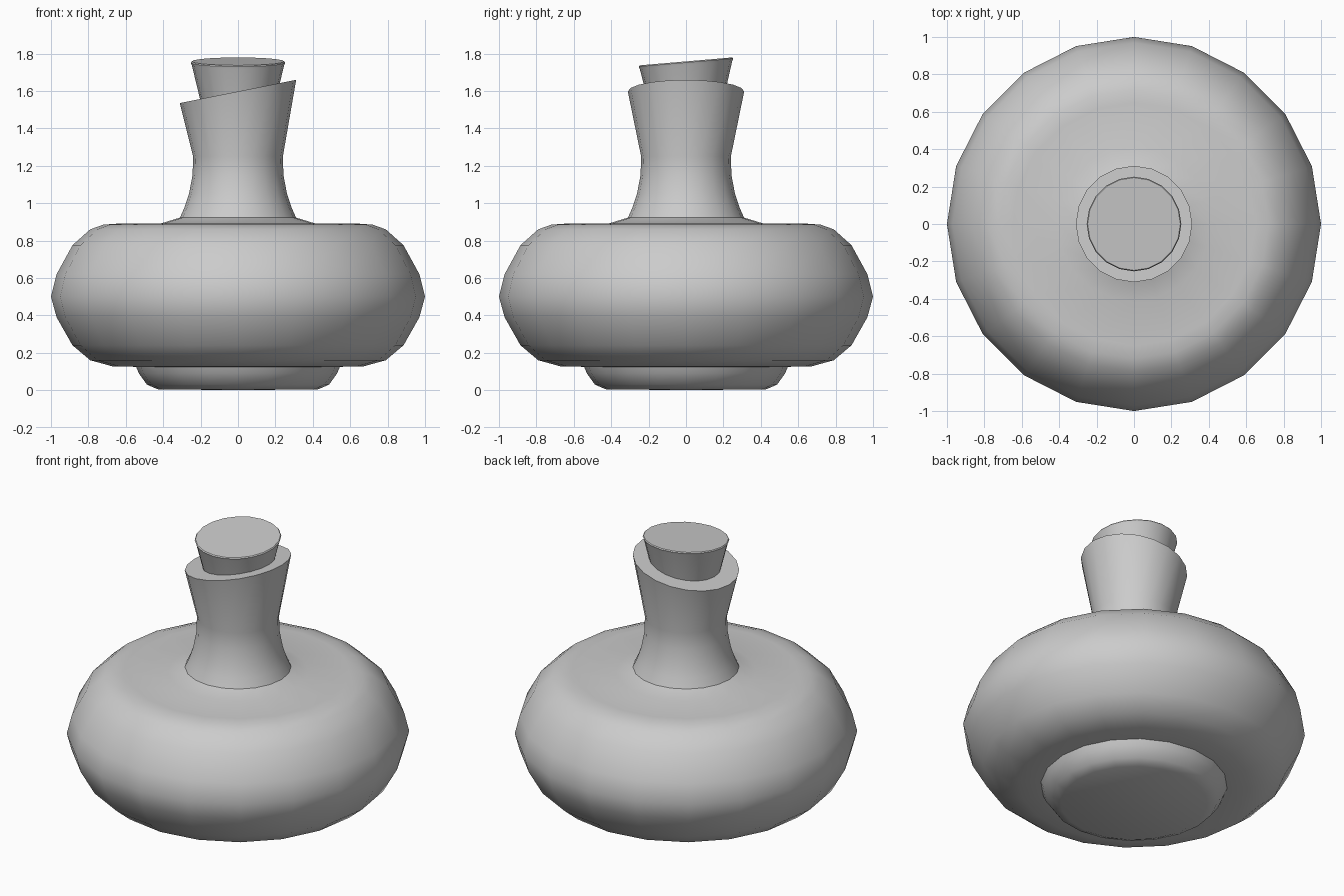
import bpy, bmesh, math

if "Cube" in bpy.data.objects:
    bpy.data.objects.remove(bpy.data.objects["Cube"])

SIDES = 20


def lathe(name, profile, shear=None):
    """Revolve (radius, z) points; shear(x, y, z) returns an adjusted z."""
    bm = bmesh.new()
    rings = []
    for r, z in profile:
        count = 1 if r == 0 else SIDES
        ring = []
        for i in range(count):
            a = 2 * math.pi * i / SIDES
            x, y = r * math.cos(a), r * math.sin(a)
            ring.append(bm.verts.new((x, y, shear(x, y, z) if shear else z)))
        rings.append(ring)
    for lo, hi in zip(rings, rings[1:]):
        for i in range(SIDES):
            j = (i + 1) % SIDES
            quad = [lo[i % len(lo)], lo[j % len(lo)], hi[j % len(hi)], hi[i % len(hi)]]
            bm.faces.new(list(dict.fromkeys(quad)))
    bmesh.ops.recalc_face_normals(bm, faces=bm.faces)
    mesh = bpy.data.meshes.new(name)
    bm.to_mesh(mesh)
    bm.free()
    obj = bpy.data.objects.new(name, mesh)
    bpy.context.collection.objects.link(obj)
    bpy.ops.object.select_all(action='DESELECT')
    obj.select_set(True)
    bpy.context.view_layer.objects.active = obj
    bpy.ops.object.shade_smooth_by_angle(angle=math.radians(35))
    return obj


# Flask: foot, squat round body and flared neck with a slanted rim
flask = [
    (0, 0), (0.43, 0.005), (0.487, 0.03), (0.53, 0.09), (0.545, 0.125),
    (0.67, 0.127), (0.79, 0.16), (0.885, 0.24), (0.97, 0.39), (1.0, 0.5),
    (0.97, 0.62), (0.885, 0.775), (0.79, 0.86), (0.72, 0.885), (0.65, 0.89),
    (0.41, 0.892), (0.31, 0.923), (0.285, 0.98), (0.262, 1.05),
    (0.243, 1.15), (0.24, 1.25), (0.311, 1.597), (0, 1.597),
]
lathe("flask", flask, lambda x, y, z: z + 0.2 * x if z > 1.5 else z)

# Tapered stopper with a tilted top
stopper = [(0, 1.4), (0.165, 1.4), (0.247, 1.738), (0.253, 1.752), (0.248, 1.758), (0, 1.758)]
lathe("stopper", stopper, lambda x, y, z: z + 0.085 * y if z > 1.5 else z)
